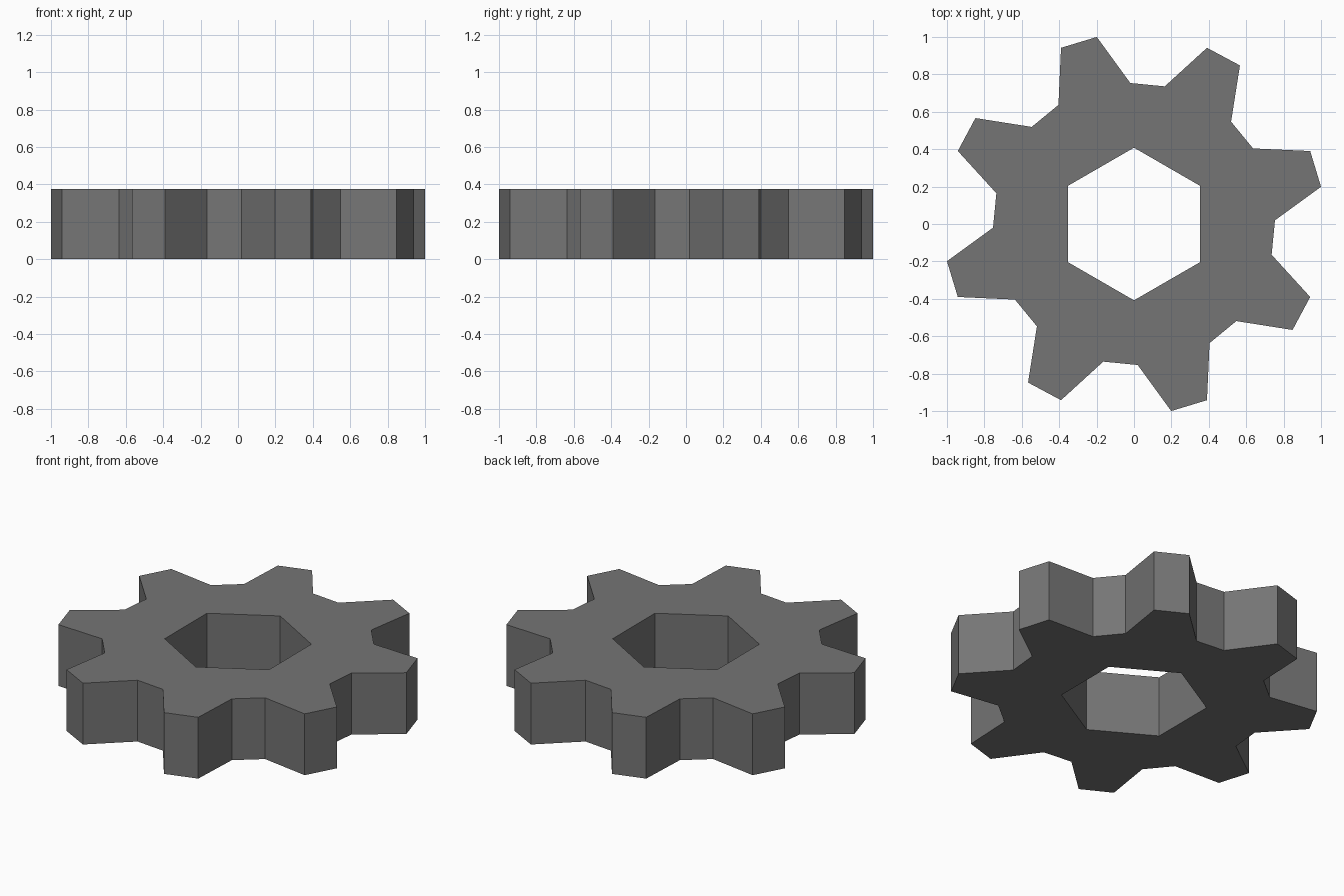
import bpy, bmesh
from math import cos, sin, radians

if "Cube" in bpy.data.objects:
    bpy.data.objects.remove(bpy.data.objects["Cube"])

TEETH = 8
HEIGHT = 0.375
TIP_R = 1 / cos(radians(11.25))
ROOT_R = 0.754
HOLE_R = 0.408

bm = bmesh.new()


def add_loop(points):
    """Closed edge loop from (radius, degrees) pairs."""
    verts = [bm.verts.new((r * cos(radians(a)), r * sin(radians(a)), 0)) for r, a in points]
    return [bm.edges.new((v, verts[(i + 1) % len(verts)])) for i, v in enumerate(verts)]


# Toothed outline: root, tip, tip, root for each tooth
tooth = [(ROOT_R, 1.5), (TIP_R, 11.25), (TIP_R, 22.5), (ROOT_R, 32.4)]
outline = [(r, a + i * 360 / TEETH) for i in range(TEETH) for r, a in tooth]

# Hexagonal bore
bore = [(HOLE_R, 30 + 60 * i) for i in range(6)]

# Fill between the loops and extrude to full thickness
edges = add_loop(outline) + add_loop(bore)
bmesh.ops.triangle_fill(bm, edges=edges, use_beauty=True)
result = bmesh.ops.extrude_face_region(bm, geom=bm.faces[:], use_keep_orig=True)
top = [g for g in result["geom"] if isinstance(g, bmesh.types.BMVert)]
bmesh.ops.translate(bm, verts=top, vec=(0, 0, HEIGHT))
bmesh.ops.recalc_face_normals(bm, faces=bm.faces[:])

mesh = bpy.data.meshes.new("gear")
bm.to_mesh(mesh)
bm.free()
gear = bpy.data.objects.new("gear", mesh)
bpy.context.collection.objects.link(gear)

# Dark grey metal
metal = bpy.data.materials.new("dark_metal")
metal.diffuse_color = (0.178, 0.178, 0.178, 1)
metal.use_nodes = True
metal.node_tree.nodes["Principled BSDF"].inputs["Base Color"].default_value = metal.diffuse_color
mesh.materials.append(metal)
